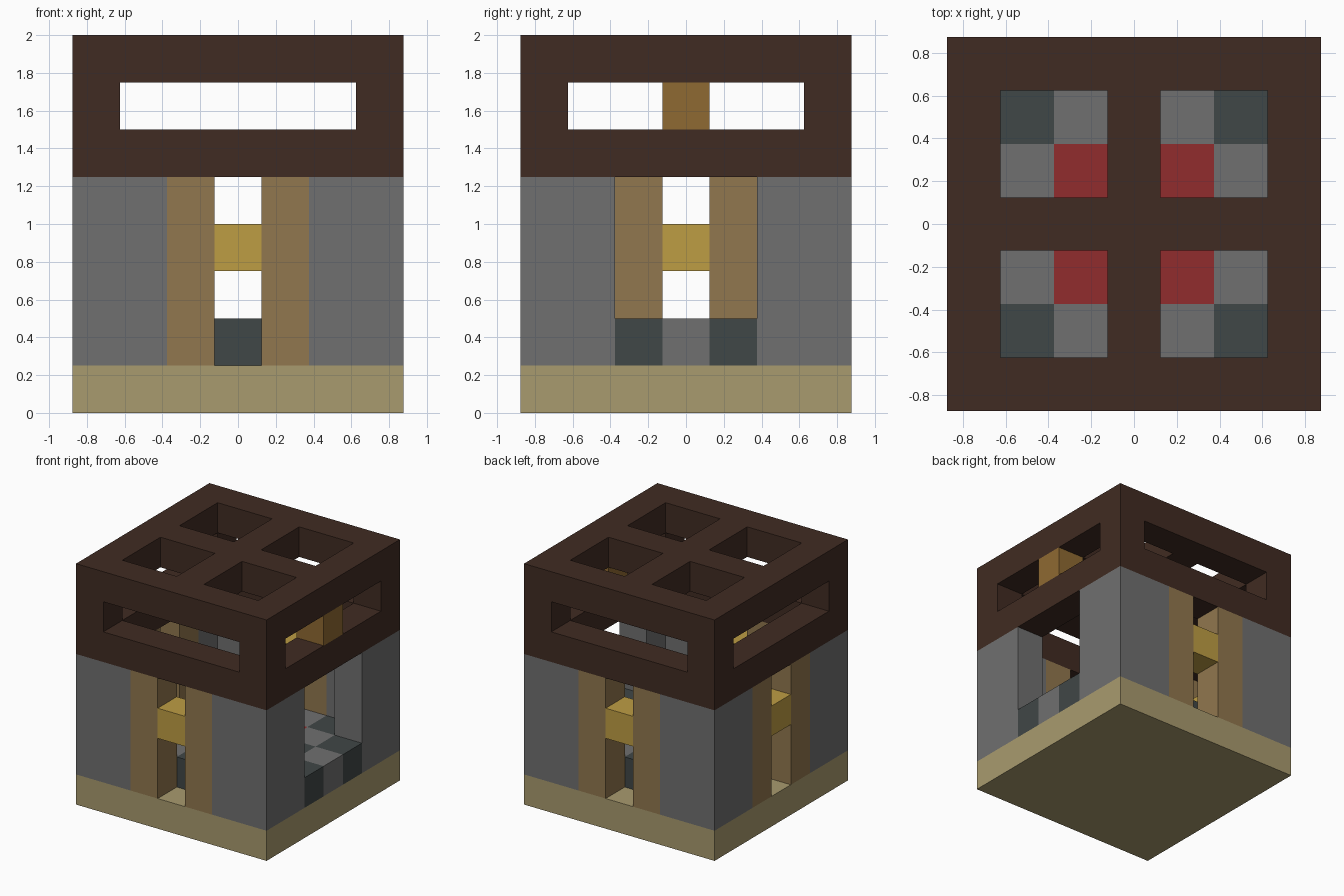
import bpy
import bmesh
from mathutils import Vector
from itertools import product

if "Cube" in bpy.data.objects:
    bpy.data.objects.remove(bpy.data.objects["Cube"])

UNIT = 0.25          # block size
SPAN = 7             # blocks along each side
LAST = SPAN - 1
MID = SPAN // 2


def material(name, rgb):
    color = [(c / 255 / 12.92 if c < 11 else ((c / 255 + 0.055) / 1.055) ** 2.4) for c in rgb] + [1]
    mat = bpy.data.materials.new(name)
    mat.use_nodes = True
    mat.diffuse_color = color
    bsdf = mat.node_tree.nodes["Principled BSDF"]
    bsdf.inputs["Base Color"].default_value = color
    bsdf.inputs["Roughness"].default_value = 0.9
    return mat


sand = material("sand", (169, 155, 110))
stone = material("grey stone", (112, 112, 112))
slate = material("dark slate", (64, 71, 71))
carpet = material("red carpet", (145, 44, 45))
wood = material("pale wood", (145, 119, 78))
gold = material("gold", (190, 157, 68))
amber = material("amber wood", (143, 106, 50))
roof = material("dark brown", (64, 43, 34))

AXES = [Vector(a) for a in ((1, 0, 0), (0, 1, 0), (0, 0, 1))]


def blocks(name, cells, mats, rule=lambda x, y, z: 0):
    """Join unit blocks into one shell, leaving out the faces between them."""
    cells = set(cells)
    bm = bmesh.new()
    shift = Vector((SPAN / 2, SPAN / 2, 0))
    for cell in sorted(cells):
        centre = Vector(cell) + Vector((0.5, 0.5, 0.5)) - shift
        for axis, sign in product(range(3), (-1, 1)):
            n = AXES[axis] * sign
            if tuple(int(c + d) for c, d in zip(cell, n)) in cells:
                continue
            u, v = AXES[(axis + 1) % 3], AXES[(axis + 2) % 3] * sign
            ring = (-u - v, u - v, u + v, v - u)
            face = bm.faces.new([bm.verts.new((centre + (n + r) / 2) * UNIT) for r in ring])
            face.material_index = rule(*cell)
    bmesh.ops.remove_doubles(bm, verts=bm.verts, dist=0.001)
    mesh = bpy.data.meshes.new(name)
    bm.to_mesh(mesh)
    bm.free()
    for m in mats:
        mesh.materials.append(m)
    obj = bpy.data.objects.new(name, mesh)
    bpy.context.collection.objects.link(obj)
    return obj


def box(xs, ys, zs):
    return set(product(xs, ys, zs))


full = range(SPAN)
inner = range(1, LAST)
centre = range(2, 5)
ends = (0, LAST)
wall_height = range(1, 5)

# Base slab
blocks("base", box(full, full, [0]), [sand])

# Checkered floor with a carpet in the middle and a sill in the open side
floor = box(inner, inner, [1]) | box([LAST], centre, [1])


def floor_rule(x, y, z):
    if x in centre and y in centre:
        return 2
    return (x + y) % 2


blocks("floor", floor, [slate, stone, carpet], floor_rule)

# L-shaped corner walls
for side_x, side_y in product((0, 1), (0, 1)):
    cx, cy = ends[side_x], ends[side_y]
    nx, ny = abs(cx - 1), abs(cy - 1)
    nx, ny = (nx, ny) if not side_x else (cx - 1, ny)
    ny = ny if not side_y else cy - 1
    corner = box([cx], [cy, ny], wall_height) | box([nx], [cy], wall_height)
    name = "corner_wall_%s_%s" % (("right", "left")[side_x], ("front", "back")[side_y])
    blocks(name, corner, [stone])

# Door posts and cross bars on the three closed sides
sides = {
    "front": lambda i: (i, 0),
    "back": lambda i: (i, LAST),
    "right": lambda i: (0, i),
}
for side, place in sides.items():
    for i in (MID - 1, MID + 1):
        blocks("post_%s_%d" % (side, i), {(*place(i), z) for z in wall_height}, [wood])
    blocks("cross_bar_" + side, {(*place(MID), 3)}, [gold])

# Roof: lower ring, corner columns, and a top lattice with four openings
outer_ring = {(x, y) for x, y in product(full, full) if x in ends or y in ends}
lattice = {(x, y) for x, y in product(full, full) if x in (0, MID, LAST) or y in (0, MID, LAST)}
roof_cells = {(x, y, 5) for x, y in outer_ring}
roof_cells |= box(ends, ends, [6])
roof_cells |= {(x, y, 7) for x, y in lattice}
blocks("roof_frame", roof_cells, [roof])

# Sign block in the window above the open side
blocks("window_block", {(LAST, MID, 6)}, [amber])
